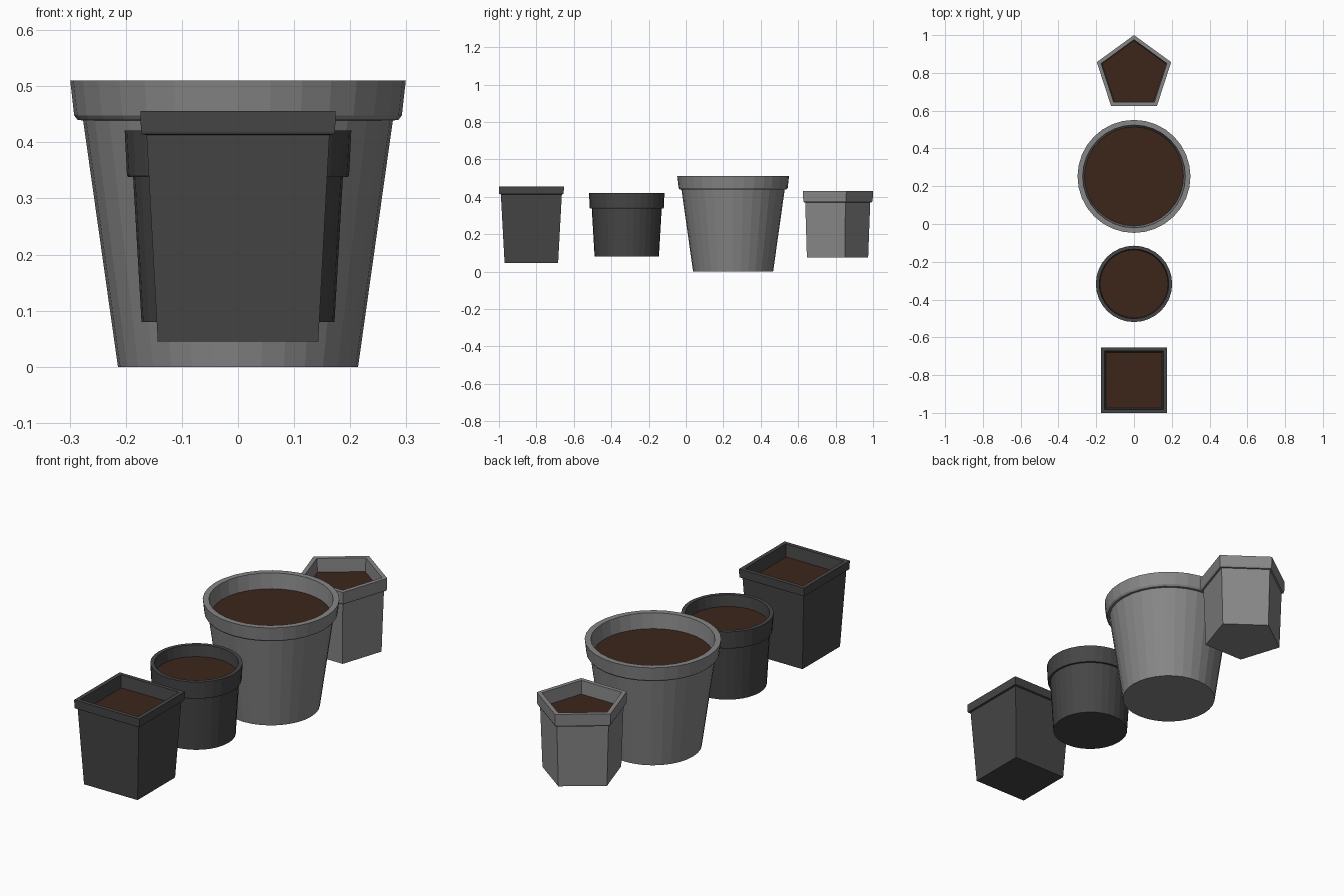
import bpy, bmesh
from math import cos, sin, pi, radians, sqrt

if "Cube" in bpy.data.objects:
    bpy.data.objects.remove(bpy.data.objects["Cube"])


def material(name, rgb):
    m = bpy.data.materials.new(name)
    m.diffuse_color = (*rgb, 1)
    m.use_nodes = True
    m.node_tree.nodes["Principled BSDF"].inputs["Base Color"].default_value = m.diffuse_color
    return m


light = material("light_grey", (0.24, 0.24, 0.24))
dark = material("dark_grey", (0.06, 0.06, 0.06))
soil = material("soil_brown", (0.045, 0.019, 0.011))


def add_object(name, bm, mat, y):
    me = bpy.data.meshes.new(name)
    bm.to_mesh(me)
    bm.free()
    me.materials.append(mat)
    ob = bpy.data.objects.new(name, me)
    ob.location.y = y
    bpy.context.collection.objects.link(ob)


def ring(bm, r, z, sides, phase):
    return [bm.verts.new((r * cos(phase + 2 * pi * i / sides),
                          r * sin(phase + 2 * pi * i / sides), z))
            for i in range(sides)]


def planter(name, y, sides, phase, mat, profile, scale=1.0):
    """Sweep an (r, z) profile from the base over the rim to the soil line."""
    phase = radians(phase)
    bm = bmesh.new()
    rings = [ring(bm, r * scale, z, sides, phase) for r, z in profile]
    bm.faces.new(rings[0][::-1])
    for a, b in zip(rings, rings[1:]):
        for i in range(sides):
            j = (i + 1) % sides
            bm.faces.new((a[i], a[j], b[j], b[i]))
    add_object(name + "_pot", bm, mat, y)

    # soil surface closing the inside
    r, z = profile[-1]
    bm = bmesh.new()
    bm.faces.new(ring(bm, r * scale, z, sides, phase))
    add_object(name + "_soil", bm, soil, y)


# square pot (profile in half widths)
planter("square", -0.827, 4, 45, dark, [
    (0.143, 0.045), (0.163, 0.413), (0.172, 0.415), (0.173, 0.419),
    (0.174, 0.456), (0.155, 0.456), (0.148, 0.398)], sqrt(2))

# small round pot
planter("small_round", -0.317, 32, 0, dark, [
    (0.172, 0.08), (0.187, 0.338), (0.196, 0.338), (0.198, 0.342),
    (0.202, 0.421), (0.184, 0.421), (0.180, 0.366)])

# large round pot
planter("large_round", 0.252, 32, 0, light, [
    (0.214, 0.0), (0.276, 0.439), (0.286, 0.440), (0.292, 0.448),
    (0.299, 0.51), (0.272, 0.51), (0.262, 0.438)])

# pentagonal pot
planter("pentagon", 0.793, 5, 90, light, [
    (0.181, 0.075), (0.192, 0.370), (0.201, 0.371), (0.205, 0.378),
    (0.207, 0.432), (0.183, 0.432), (0.178, 0.368)])
